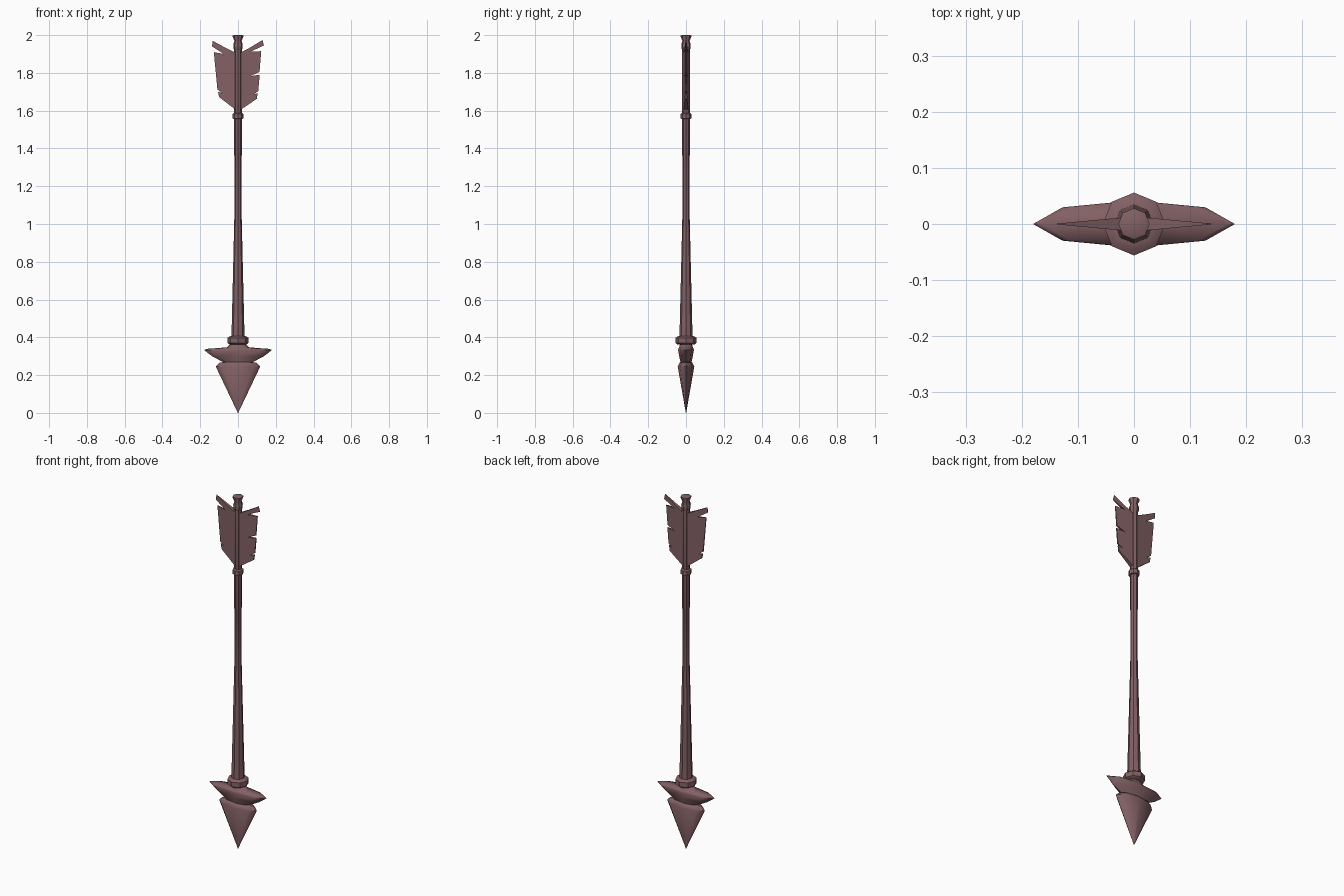
import bpy, bmesh, math

if "Cube" in bpy.data.objects:
    bpy.data.objects.remove(bpy.data.objects["Cube"])

mat = bpy.data.materials.new("dusky mauve")
mat.diffuse_color = (0.225, 0.118, 0.127, 1)
mat.use_nodes = True
mat.node_tree.nodes["Principled BSDF"].inputs["Base Color"].default_value = mat.diffuse_color


def finish(name, bm, angle=40):
    bmesh.ops.recalc_face_normals(bm, faces=bm.faces)
    me = bpy.data.meshes.new(name)
    bm.to_mesh(me)
    bm.free()
    me.materials.append(mat)
    ob = bpy.data.objects.new(name, me)
    bpy.context.collection.objects.link(ob)
    bpy.ops.object.select_all(action='DESELECT')
    ob.select_set(True)
    bpy.context.view_layer.objects.active = ob
    bpy.ops.object.shade_smooth_by_angle(angle=math.radians(angle))
    return ob


def loft(name, rings, angle=40, n=8):
    """Stack of eight-sided rings given as (z, x radius, y radius)."""
    bm = bmesh.new()
    loops = [[bm.verts.new((rx * math.cos(2 * math.pi * i / n),
                            ry * math.sin(2 * math.pi * i / n), z))
              for i in range(n)] for z, rx, ry in rings]
    for a, b in zip(loops, loops[1:]):
        for i in range(n):
            j = (i + 1) % n
            bm.faces.new((a[i], a[j], b[j], b[i]))
    bm.faces.new(loops[0])
    bm.faces.new(loops[-1])
    bmesh.ops.remove_doubles(bm, verts=bm.verts, dist=1e-5)
    return finish(name, bm, angle)


def turned(name, profile, angle=40):
    return loft(name, [(z, r, r) for z, r in profile], angle)


# flattened arrowhead and the winged collar above it
loft("arrowhead", [(0, .001, .001), (.246, .118, .044), (.266, .098, .034), (.272, .05, .028)])
loft("winged_collar", [(.262, .066, .028), (.30, .137, .036), (.333, .18, .042),
                       (.339, .165, .04), (.347, .06, .036), (.37, .032, .03)])

# shaft with its two binding rings
turned("shaft", [(.39, .035), (.72, .027), (1.08, .0185), (1.36, .0185), (1.365, .0205), (1.93, .0205)])
turned("lower_ring", [(.362, .045), (.37, .056), (.397, .056), (.405, .045), (.407, .03)])
turned("upper_ring", [(1.556, .02), (1.559, .028), (1.583, .028), (1.589, .02)])

# nock at the tail end
turned("nock", [(1.915, .018), (1.93, .024), (1.952, .025), (1.97, .019), (1.99, .028),
                (1.997, .028), (2.0, .022)])


# ragged feathers, thick at the shaft and thin at the edge
def feather(name, outline):
    bm = bmesh.new()
    sides = []
    for s in (-1, 1):
        sides.append([bm.verts.new((x, s * (.0005 + .013 * (1 - abs(x) / .14)), z))
                      for x, z in outline])
    a, b = sides
    bm.faces.new(a)
    bm.faces.new(b)
    for i in range(len(a)):
        j = (i + 1) % len(a)
        bm.faces.new((a[i], a[j], b[j], b[i]))
    finish(name, bm, 30)


feather("left_feather", [(0, 1.595), (-.10, 1.672), (-.106, 1.70), (-.083, 1.692), (-.109, 1.712),
                         (-.128, 1.91), (-.075, 1.90), (-.137, 1.94), (-.135, 1.97),
                         (-.064, 1.932), (0, 1.90)])
feather("right_feather", [(0, 1.595), (.10, 1.663), (.104, 1.693), (.08, 1.685), (.107, 1.703),
                          (.115, 1.79), (.064, 1.783), (.114, 1.805), (.123, 1.915), (.065, 1.912),
                          (.137, 1.945), (.13, 1.974), (.06, 1.932), (0, 1.90)])
